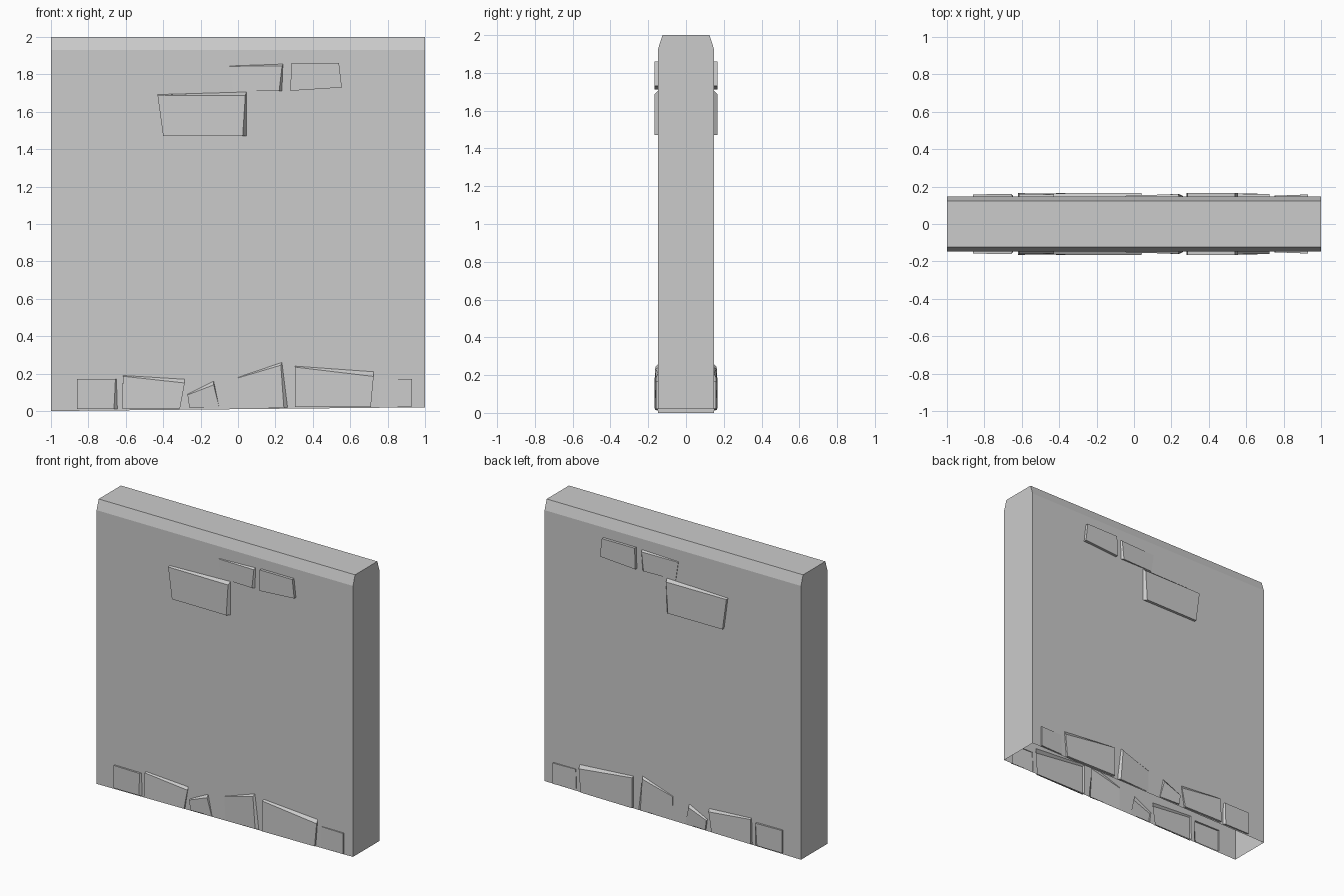
import bpy, bmesh

if "Cube" in bpy.data.objects:
    bpy.data.objects.remove(bpy.data.objects["Cube"])

# Wall section: hollow, open underneath, chamfered along the top
HALF_T, TOP_T = 0.147, 0.124
SHOULDER, TOP = 1.93, 2.0
LOW_L, LOW_R = 0.0, 0.02

# Bricks: base corners (bottom left, bottom right, top right, top left),
# slope width at (top, right), protrusion at each corner
BRICKS = [
    ((-.86, .012), (-.645, .012), (-.65, .17), (-.86, .172), (.0, .018), (.01, .01, .014, .011)),
    ((-.62, .014), (-.31, .014), (-.285, .17), (-.615, .19), (.02, .0), (.018, .013, .009, .014)),
    ((-.26, .016), (-.10, .016), (-.13, .16), (-.27, .09), (.02, .0), (.012, .004, .012, .012)),
    ((.0, .018), (.265, .018), (.235, .26), (.0, .18), (.015, .02), (.0, .012, .014, .001)),
    ((.305, .022), (.71, .022), (.725, .21), (.305, .24), (.025, .0), (.02, .014, .013, .018)),
    ((.75, .024), (.93, .024), (.93, .17), (.755, .17), (.0, .0), (.004, .011, .011, .004)),
    ((-.40, 1.47), (.045, 1.47), (.045, 1.706), (-.43, 1.692), (.018, .02), (.018, .02, .02, .017)),
    ((-.025, 1.712), (.235, 1.712), (.24, 1.855), (-.045, 1.845), (.01, .015), (.004, .012, .013, .004)),
    ((.28, 1.712), (.555, 1.73), (.54, 1.86), (.285, 1.86), (.0, .0), (.019, .02, .02, .019)),
]


def finish(bm, name):
    mesh = bpy.data.meshes.new(name)
    bm.to_mesh(mesh)
    bm.free()
    obj = bpy.data.objects.new(name, mesh)
    bpy.context.collection.objects.link(obj)
    return obj


def orient(face, direction):
    face.normal_update()
    if face.normal.dot(direction) < 0:
        face.normal_flip()


# Shell: two ends, two chamfers and the top
bm = bmesh.new()
section = [(-HALF_T, 0), (-HALF_T, SHOULDER), (-TOP_T, TOP),
           (TOP_T, TOP), (HALF_T, SHOULDER), (HALF_T, 0)]
left = [bm.verts.new((-1, y, max(z, LOW_L))) for y, z in section]
right = [bm.verts.new((1, y, max(z, LOW_R))) for y, z in section]
bm.faces.new(left)
bm.faces.new(list(reversed(right)))
for i in (1, 2, 3):
    bm.faces.new((left[i], right[i], right[i + 1], left[i + 1]))
bm.normal_update()
for f in bm.faces:
    orient(f, f.calc_center_median() - left[0].co.lerp(right[4].co, 0.5))
finish(bm, "wall_shell")

for side, label in ((-1, "front"), (1, "back")):
    outward = (0, side, 0)
    from mathutils import Vector
    out = Vector(outward)

    # Big flat face with openings behind the bricks
    bm = bmesh.new()
    border = [(-1, LOW_L), (1, LOW_R), (1, SHOULDER), (-1, SHOULDER)]
    for loop in [border] + [list(b[:4]) for b in BRICKS]:
        vs = [bm.verts.new((x, side * HALF_T, z)) for x, z in loop]
        for i in range(4):
            bm.edges.new((vs[i], vs[(i + 1) % 4]))
    bmesh.ops.triangle_fill(bm, use_beauty=True, use_dissolve=False,
                            edges=bm.edges[:], normal=out)
    for f in bm.faces:
        orient(f, out)
    finish(bm, label + "_wall_face")

    # Raised bricks with sloping sides and uneven fronts
    bm = bmesh.new()
    for *base, (top, edge), depth in BRICKS:
        inset = [(0, 0), (-edge, 0), (-edge * .3, -top), (0, -top * .2)]
        low = [bm.verts.new((x, side * HALF_T, z)) for x, z in base]
        high = [bm.verts.new((x + dx, side * (HALF_T + d), z + dz))
                for (x, z), (dx, dz), d in zip(base, inset, depth)]
        orient(bm.faces.new(high), out)
        centre = sum((v.co for v in low), Vector()) / 4
        for i in range(4):
            j = (i + 1) % 4
            f = bm.faces.new((low[i], low[j], high[j], high[i]))
            orient(f, (low[i].co + low[j].co) / 2 - centre)
    finish(bm, label + "_bricks")
